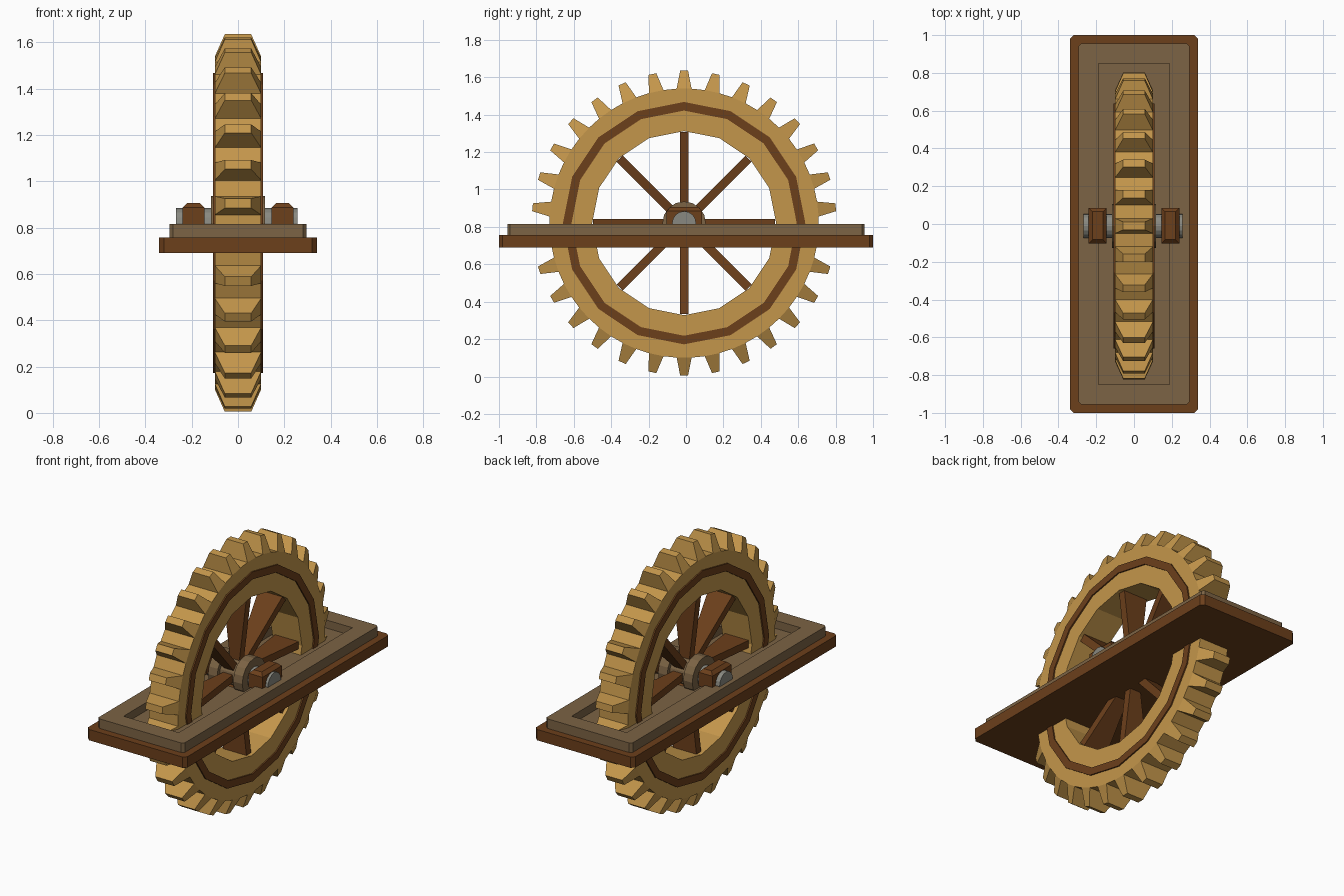
import bpy, bmesh, math
from mathutils import Matrix

if "Cube" in bpy.data.objects:
    bpy.data.objects.remove(bpy.data.objects["Cube"])

CY, CZ = -0.01, 0.82          # wheel centre


def material(name, rgb):
    m = bpy.data.materials.new(name)
    m.diffuse_color = (*rgb, 1)
    m.use_nodes = True
    m.node_tree.nodes["Principled BSDF"].inputs["Base Color"].default_value = m.diffuse_color
    return m


GOLD = material("gold_wood", (0.55, 0.305, 0.07))
BROWN = material("dark_wood", (0.15, 0.05, 0.011))
TAN = material("tan_wood", (0.20, 0.125, 0.058))
STEEL = material("steel", (0.25, 0.25, 0.22))


def finish(name, bm, mat, loc=(0, 0, 0)):
    bmesh.ops.recalc_face_normals(bm, faces=bm.faces)
    me = bpy.data.meshes.new(name)
    bm.to_mesh(me)
    bm.free()
    me.materials.append(mat)
    ob = bpy.data.objects.new(name, me)
    ob.location = loc
    bpy.context.collection.objects.link(ob)
    return ob


def circle(bm, r, x, angles):
    return [bm.verts.new((x, r * math.sin(a), r * math.cos(a))) for a in angles]


def even(n, start=0.0):
    return [start + i * math.tau / n for i in range(n)]


def strip(bm, a, b):
    n = len(a)
    return [bm.faces.new((a[i], a[(i + 1) % n], b[(i + 1) % n], b[i])) for i in range(n)]


def loop_edges(bm, vs):
    return [bm.edges.get((vs[i], vs[(i + 1) % len(vs)])) for i in range(len(vs))]


def cylinder(name, r, x0, x1, n, mat):
    bm = bmesh.new()
    a, b = (circle(bm, r, x, even(n)) for x in (x0, x1))
    strip(bm, a, b)
    bm.faces.new(a)
    bm.faces.new(b)
    return finish(name, bm, mat, (0, CY, CZ))


def box(bm, x0, x1, y0, y1, z0, z1):
    m = Matrix.Translation(((x0 + x1) / 2, (y0 + y1) / 2, (z0 + z1) / 2)) @ \
        Matrix.Diagonal((x1 - x0, y1 - y0, z1 - z0, 1))
    bmesh.ops.create_cube(bm, size=1, matrix=m)


def bevel(bm, test, width):
    es = [e for e in bm.edges if test(e)]
    bmesh.ops.bevel(bm, geom=es, offset=width, segments=1, affect='EDGES')


def upright(e):
    return abs(e.verts[0].co.z - e.verts[1].co.z) > 1e-4


# Toothed rim: 30 teeth on the outside, 16-sided hole
N, W, R = 30, 0.10, 0.72
half = 0.04 / R
angles = [i * math.tau / N + s * half for i in range(N) for s in (-1, 1)]
bm = bmesh.new()
outer = [circle(bm, R, x, angles) for x in (-W, W)]
inner = [circle(bm, 0.492, x, even(16)) for x in (-W, W)]
faces = strip(bm, *outer)
strip(bm, *inner)
for o, i in zip(outer, inner):
    bmesh.ops.triangle_fill(bm, edges=loop_edges(bm, o) + loop_edges(bm, i), use_beauty=True)
for k in range(N):
    base = faces[2 * k]
    a = k * math.tau / N
    tip = []
    for v in base.verts:
        sx = 0.057 if v.co.x > 0 else -0.057
        side = v.co.y * math.cos(a) - v.co.z * math.sin(a)
        t = 0.021 if side > 0 else -0.021
        r = 0.815
        tip.append(bm.verts.new((sx, r * math.sin(a) + t * math.cos(a),
                                 r * math.cos(a) - t * math.sin(a))))
    strip(bm, list(base.verts), tip)
    bm.faces.new(tip)
    bm.faces.remove(base)
finish("gear_rim", bm, GOLD, (0, CY, CZ))

# Dark inlay band on each face of the rim
for side, s in (("left", -1), ("right", 1)):
    bm = bmesh.new()
    rings = [circle(bm, r, s * x, even(16))
             for r, x in ((0.648, 0.09), (0.648, 0.108), (0.602, 0.108), (0.602, 0.09))]
    for i in range(4):
        strip(bm, rings[i], rings[(i + 1) % 4])
    finish("rim_band_" + side, bm, BROWN, (0, CY, CZ))

# Spokes, flaring towards the rim
for k in range(8):
    bm = bmesh.new()
    box(bm, -0.03, 0.03, -0.023, 0.023, 0.07, 0.487)
    for v in bm.verts:
        if v.co.z > 0.3:
            v.co.x *= 2.7
    bm.transform(Matrix.Rotation(k * math.tau / 8, 4, 'X'))
    finish(f"spoke_{k + 1}", bm, BROWN, (0, CY, CZ))

# Hub with flanges, and axle
cylinder("hub_core", 0.092, -0.07, 0.07, 16, TAN)
for side, s in (("left", -1), ("right", 1)):
    cylinder("hub_flange_" + side, 0.116, s * 0.055, s * 0.117, 16, TAN)
cylinder("axle", 0.064, -0.268, 0.256, 16, STEEL)

# Bearing blocks with chamfered tops
for side, s in (("left", -1), ("right", 1)):
    bm = bmesh.new()
    box(bm, s * 0.1925 - 0.0475, s * 0.1925 + 0.0475, -0.103, 0.085, 0.80, 0.906)
    bevel(bm, lambda e: all(v.co.z > 0.9 for v in e.verts), 0.02)
    finish("bearing_block_" + side, bm, BROWN)

# Base plate
bm = bmesh.new()
box(bm, -0.34, 0.34, -1, 1, 0.69, 0.757)
bevel(bm, upright, 0.02)
finish("base_plate", bm, BROWN)

# Raised frame with a recessed floor around the wheel
bm = bmesh.new()
box(bm, -0.295, 0.295, -0.955, 0.955, 0.75, 0.816)
bevel(bm, upright, 0.015)
top = max(bm.faces, key=lambda f: f.calc_center_median().z)
bmesh.ops.inset_region(bm, faces=[top], thickness=0.115)
floor = bmesh.ops.extrude_discrete_faces(bm, faces=[top])["faces"][0]
for v in floor.verts:
    v.co.z = 0.766
finish("raised_frame", bm, TAN)
